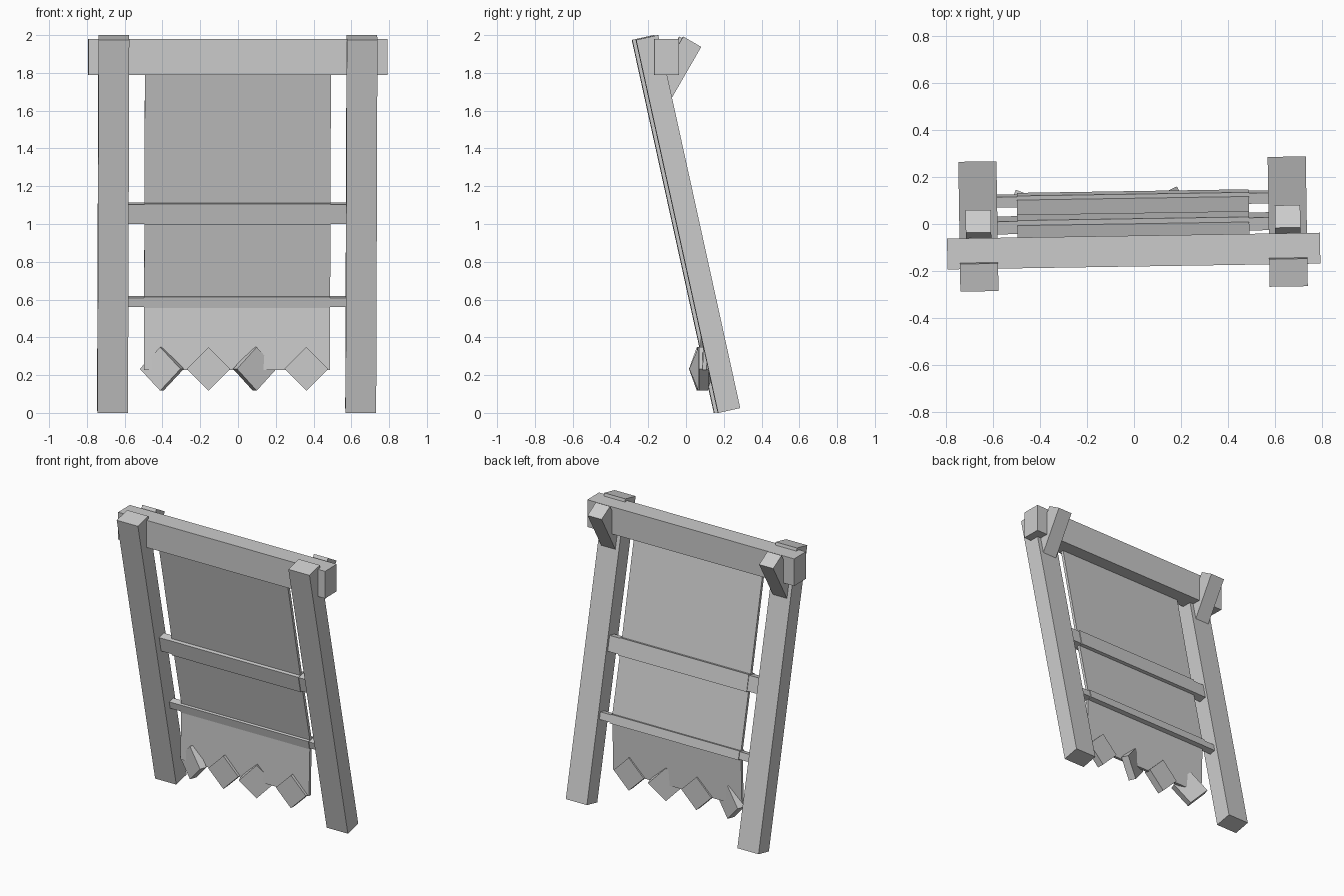
import bpy
from math import radians, sin, cos
from mathutils import Matrix, Vector

if "Cube" in bpy.data.objects:
    bpy.data.objects.remove(bpy.data.objects["Cube"])

YAW = Matrix.Rotation(radians(0.9), 4, 'Z')   # whole frame is turned slightly
LEAN = radians(12.4)


def box(name, loc, size, tilt=0.0, yaw=0.0, roll=0.0):
    """Box of full size, rolled about y, tilted about x, turned about z."""
    bpy.ops.mesh.primitive_cube_add(size=1)
    ob = bpy.context.object
    ob.name = name
    m = (YAW @ Matrix.Translation(loc) @ Matrix.Rotation(yaw, 4, 'Z')
         @ Matrix.Rotation(tilt, 4, 'X') @ Matrix.Rotation(roll, 4, 'Y')
         @ Matrix.Diagonal(Vector((*size, 1))))
    ob.data.transform(m)
    return ob


def sheet(name, y0, z0, y1, z1, thick=0.02):
    """Thin cloth panel spanning between two (y, z) points."""
    d = Vector((y1 - y0, z1 - z0))
    tilt = Vector((0, 1)).angle_signed(d)
    tilt = abs(tilt) if d.x < 0 else -abs(tilt)
    return box(name, (-0.003, (y0 + y1) / 2, (z0 + z1) / 2),
               (0.985, thick, d.length), tilt)


# leaning posts and the braces behind their tops
for side, x in (("left", -0.661), ("right", 0.653)):
    box(side + "_post", (x, 0, 1.0), (0.162, 0.12, 2.022), LEAN)
    a, length = radians(30), 0.36
    box(side + "_brace",
        (x, 0.022 - sin(a) * length / 2, 1.965 - cos(a) * length / 2),
        (0.108, 0.11, length), -a)

# top beam, upright in section
box("top_beam", (-0.003, -0.115, 1.885), (1.584, 0.131, 0.19))

# cross rails, with the cloth folded around each
for name, y, z, t, h in (("upper", 0.003, 1.057, 0.055, 0.105),
                         ("lower", 0.106, 0.59, 0.046, 0.05)):
    box(name + "_rail", (-0.004, y, z), (1.2, t, h), LEAN)
    box(name + "_rail_cloth_fold", (-0.003, y, z),
        (0.985, t + 0.01, h + 0.01), LEAN)

# cloth panels: two leaning, the lowest hanging straight
sheet("upper_cloth", 0.003, 1.057, -0.155, 1.81)
sheet("middle_cloth", 0.106, 0.59, 0.003, 1.057)
sheet("hanging_cloth", 0.09, 0.228, 0.1, 0.59)

# diamond tabs along the hem
for i, (x, turn) in enumerate(((-0.402, -22), (-0.155, 0), (0.09, 24), (0.363, 0))):
    box(f"hem_diamond_{i + 1}", (x, 0.087, 0.233), (0.163, 0.05, 0.163),
        yaw=radians(turn), roll=radians(45))
